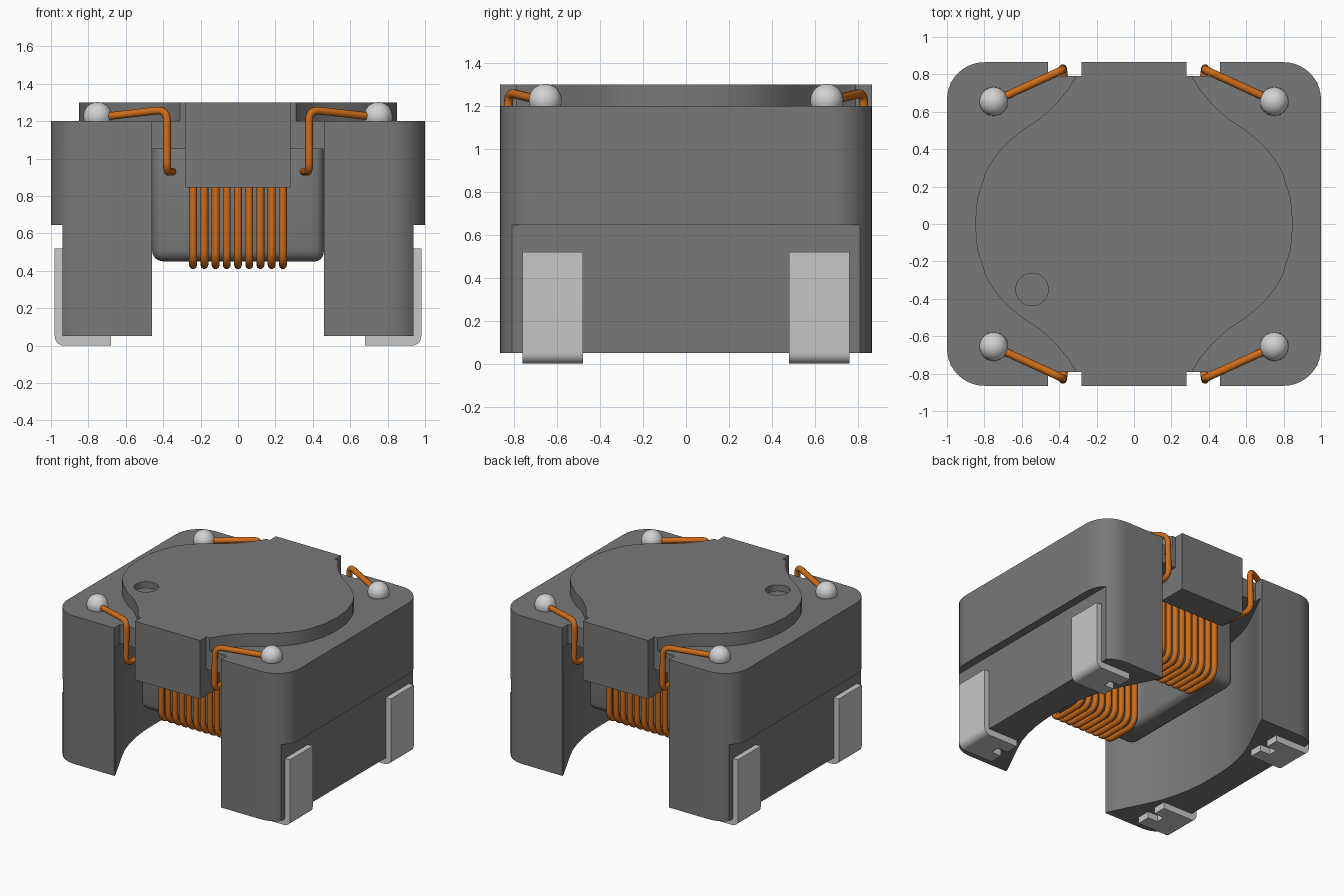
import bpy, bmesh, math
from mathutils import Vector

cube = bpy.data.objects.get("Cube")
if cube:
    bpy.data.objects.remove(cube, do_unlink=True)


def material(name, rgb, rough=0.6):
    m = bpy.data.materials.new(name)
    m.use_nodes = True
    m.diffuse_color = (*rgb, 1)
    b = m.node_tree.nodes["Principled BSDF"]
    b.inputs["Base Color"].default_value = (*rgb, 1)
    b.inputs["Roughness"].default_value = rough
    return m


GREY = material("dark grey", (0.19, 0.19, 0.19))
COPPER = material("copper orange", (0.62, 0.15, 0.01))
TIN = material("light grey", (0.58, 0.58, 0.58))
SOLDER = material("solder silver", (0.64, 0.64, 0.64))


def activate(ob):
    bpy.ops.object.select_all(action='DESELECT')
    ob.select_set(True)
    bpy.context.view_layer.objects.active = ob


def smooth(ob, angle=30):
    activate(ob)
    bpy.ops.object.shade_smooth_by_angle(angle=math.radians(angle))


def prism(name, outline, lo, hi, mat, axis='z'):
    """Extrude an outline along z, or an (x, z) outline along y."""
    put = (lambda p, h: (p[0], p[1], h)) if axis == 'z' else (lambda p, h: (p[0], h, p[1]))
    bm = bmesh.new()
    f = bm.faces.new([bm.verts.new(put(p, lo)) for p in outline])
    ext = bmesh.ops.extrude_face_region(bm, geom=[f])
    move = Vector(put((0, 0), hi - lo))
    bmesh.ops.translate(bm, vec=move, verts=[g for g in ext['geom'] if isinstance(g, bmesh.types.BMVert)])
    bmesh.ops.recalc_face_normals(bm, faces=bm.faces)
    me = bpy.data.meshes.new(name)
    bm.to_mesh(me)
    bm.free()
    ob = bpy.data.objects.new(name, me)
    bpy.context.collection.objects.link(ob)
    me.materials.append(mat)
    return ob


def box(name, x0, x1, y0, y1, z0, z1, mat):
    return prism(name, [(x0, y0), (x1, y0), (x1, y1), (x0, y1)], z0, z1, mat)


def cut(ob, *cutters):
    activate(ob)
    for c in cutters:
        m = ob.modifiers.new("cut", 'BOOLEAN')
        m.object, m.operation, m.solver = c, 'DIFFERENCE', 'EXACT'
        bpy.ops.object.modifier_apply(modifier=m.name)
        bpy.data.objects.remove(c, do_unlink=True)


def bevel(ob, width, segments):
    activate(ob)
    m = ob.modifiers.new("bevel", 'BEVEL')
    m.width, m.segments, m.limit_method = width, segments, 'ANGLE'
    bpy.ops.object.modifier_apply(modifier=m.name)


def fillet(points, r, closed=False, steps=6):
    """Round the corners of a path."""
    pts = [Vector(p) for p in points]
    out = []
    for i, p in enumerate(pts):
        if not closed and i in (0, len(pts) - 1):
            out.append(p)
            continue
        q, s = pts[i - 1], pts[(i + 1) % len(pts)]
        a, b = p + (q - p).normalized() * r, p + (s - p).normalized() * r
        for k in range(steps + 1):
            t = k / steps
            out.append(a * (1 - t) ** 2 + p * 2 * t * (1 - t) + b * t * t)
    return out


def wire(name, points, radius, closed=False):
    cu = bpy.data.curves.new(name, 'CURVE')
    cu.dimensions, cu.bevel_depth, cu.bevel_resolution = '3D', radius, 3
    cu.use_fill_caps = True
    sp = cu.splines.new('POLY')
    sp.points.add(len(points) - 1)
    for v, p in zip(sp.points, points):
        v.co = (*p, 1)
    sp.use_cyclic_u = closed
    cu.materials.append(COPPER)
    ob = bpy.data.objects.new(name, cu)
    bpy.context.collection.objects.link(ob)
    activate(ob)
    bpy.ops.object.convert(target='MESH')
    smooth(bpy.context.object, 50)


def four_way(quarter):
    """Mirror a quarter outline, running from +x to +y, into a full loop."""
    half = quarter + [(-x, y) for x, y in reversed(quarter)]
    loop = half + [(-x, -y) for x, y in half]
    return [p for i, p in enumerate(loop) if p != loop[i - 1]]


# Housing: rounded block with an open channel, end notches and stepped sides
R = 0.2
corner = [(0.8 + R * math.cos(math.radians(a)), 0.665 + R * math.sin(math.radians(a)))
          for a in range(0, 91, 9)]
housing = prism("housing", four_way(corner), 0.05, 1.2, GREY)
cavity = four_way([(0.72, 0), (0.718, 0.12), (0.705, 0.24), (0.68, 0.36), (0.645, 0.47),
                   (0.6, 0.57), (0.55, 0.67), (0.5, 0.77), (0.46, 0.85), (0.46, 1)])
cut(housing, prism("cavity_cutter", cavity, -0.5, 1.05, GREY))
for s in (-1, 1):
    y0, y1 = sorted((s * 0.79, s * 1.2))
    x0, x1 = sorted((s * 0.937, s * 1.2))
    cut(housing, box("notch_cutter", -0.46, 0.46, y0, y1, -0.6, 1.5, GREY),
        box("step_cutter", x0, x1, -1, 1, -0.6, 0.645, GREY))
smooth(housing)

# Raised lid with a round index dimple
lid = prism("lid", four_way([(0.85, 0), (0.838, 0.14), (0.79, 0.285), (0.755, 0.345), (0.71, 0.4),
                             (0.66, 0.45), (0.6, 0.5), (0.5, 0.565), (0.42, 0.64), (0.36, 0.71),
                             (0.31, 0.79), (0.28, 0.79), (0.28, 0.865)]), 1.19, 1.3, GREY)
ring = [(-0.545 + 0.087 * math.cos(k * math.pi / 16), -0.35 + 0.087 * math.sin(k * math.pi / 16))
        for k in range(32)]
cut(lid, prism("dimple_cutter", ring, 1.25, 1.4, GREY))
smooth(lid)

# Ring core with rounded edges, closed above by the housing
core = box("ring_core", -0.46, 0.46, -0.56, 0.56, 0.45, 1.1, GREY)
cut(core, box("core_hole_cutter", -0.28, 0.28, -0.3, 0.3, 0, 1.04, GREY))
bevel(core, 0.06, 4)
smooth(core)

for s, side in ((-1, "front"), (1, "back")):
    # Lid tab hanging over each winding
    y0, y1 = sorted((s * 0.64, s * 0.865))
    box(side + "_lid_tab", -0.28, 0.28, y0, y1, 0.845, 1.3, GREY)

    # Nine turns around each long bar of the core
    for i in range(9):
        x = -0.24 + 0.06 * i
        turn = [(x, s * 0.6, 0.43), (x, s * 0.6, 1.07), (x, s * 0.28, 1.07), (x, s * 0.28, 0.43)]
        wire(f"{side}_winding_turn_{i + 1}", fillet(turn, 0.09, True), 0.021, True)

    for t, hand in ((-1, "right"), (1, "left")):
        tag = f"{side}_{hand}_"
        # Lead wire from solder ball to winding
        path = [(0.75, 0.655, 1.22), (0.38, 0.825, 1.262), (0.38, 0.835, 0.93), (0.35, 0.59, 0.93)]
        wire(tag + "lead_wire", fillet([(t * x, s * y, z) for x, y, z in path], 0.06), 0.021)

        # Solder ball
        bpy.ops.mesh.primitive_uv_sphere_add(segments=32, ring_count=16, radius=0.077,
                                             location=(t * 0.75, s * 0.655, 1.225))
        ball = bpy.context.object
        ball.name = tag + "solder_ball"
        ball.data.materials.append(SOLDER)
        smooth(ball, 60)

        # L-shaped terminal with a slotted foot
        arc = [(0.93 + 0.05 * math.sin(a), 0.05 - 0.05 * math.cos(a))
               for a in [k * math.pi / 12 for k in range(7)]]
        shape = [(0.68, 0.0)] + arc + [(0.98, 0.52), (0.935, 0.52), (0.935, 0.05), (0.68, 0.05)]
        y0, y1 = sorted((s * 0.48, s * 0.76))
        term = prism(tag + "terminal", [(t * x, z) for x, z in shape], y0, y1, TIN, 'y')
        x0, x1 = sorted((t * 0.6, t * 0.765))
        cut(term, box("slot_cutter", x0, x1, s * 0.62 - 0.035, s * 0.62 + 0.035, -0.1, 0.1, TIN))
        smooth(term)
